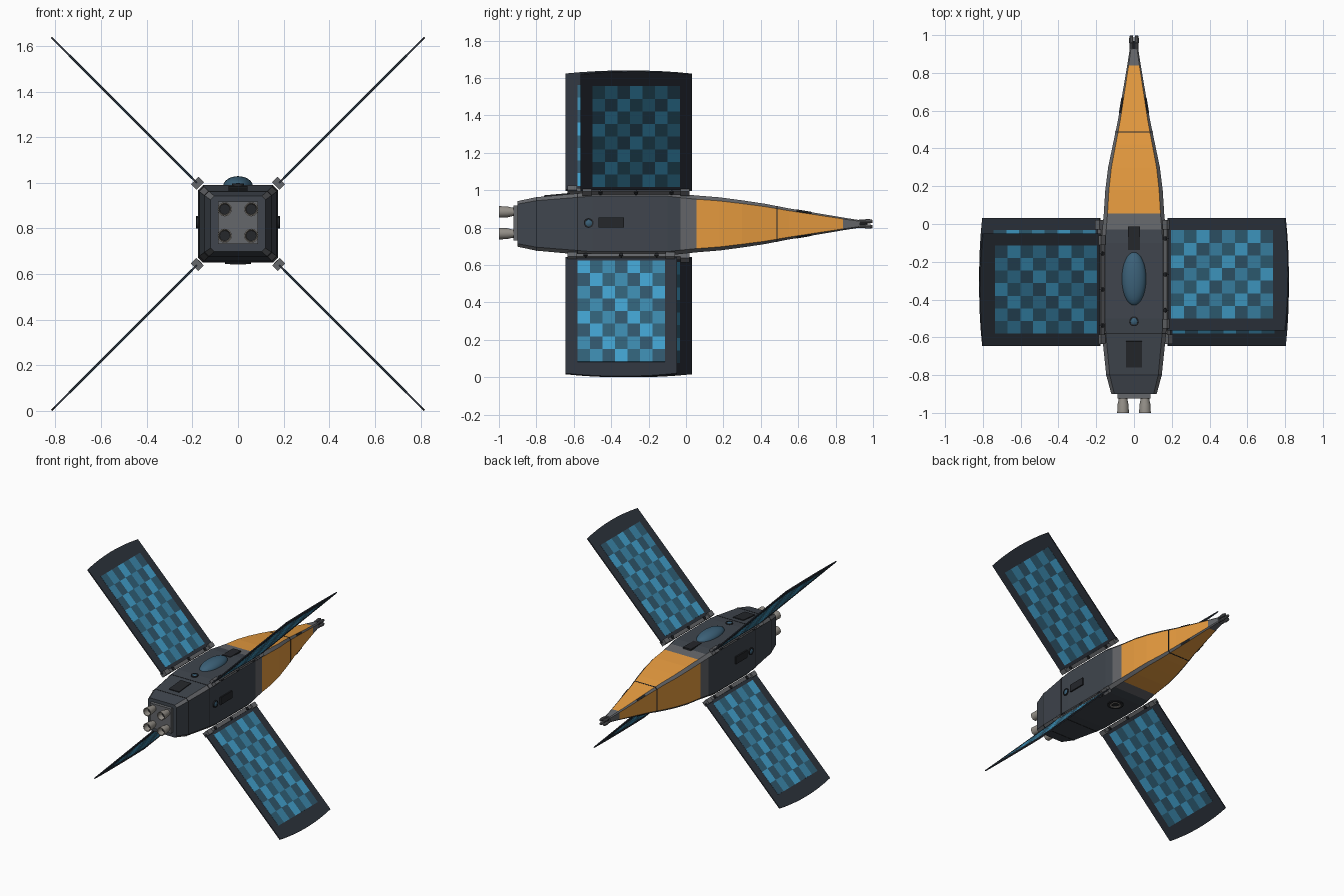
import bpy, bmesh, math
from mathutils import Matrix, Vector

if "Cube" in bpy.data.objects:
    bpy.data.objects.remove(bpy.data.objects["Cube"])

ZC = 0.82
R2 = math.sqrt(2)


def mat(name, *rgb):
    m = bpy.data.materials.new(name)
    m.diffuse_color = (*rgb, 1)
    m.use_nodes = True
    m.node_tree.nodes["Principled BSDF"].inputs["Base Color"].default_value = m.diffuse_color
    return m


HULL = mat("hull_grey", .05, .06, .075)
TRIM = mat("trim_grey", .13, .135, .145)
DARK = mat("dark", .018, .02, .024)
ORANGE = mat("orange", .8, .33, .05)
METAL = mat("metal", .3, .28, .25)
FRAME = mat("panel_frame", .027, .034, .047)
GLASS = mat("glass", .045, .12, .19)
CELLS = [mat("cell_light", .055, .36, .62), mat("cell_mid", .045, .25, .42),
         mat("cell_dark", .03, .12, .19), mat("cell_deep", .03, .095, .15)]


def finish(name, bm, mats, smooth=False, recalc=True):
    if recalc:
        bmesh.ops.recalc_face_normals(bm, faces=bm.faces[:])
    me = bpy.data.meshes.new(name)
    bm.to_mesh(me)
    bm.free()
    for m in mats:
        me.materials.append(m)
    ob = bpy.data.objects.new(name, me)
    bpy.context.collection.objects.link(ob)
    if smooth:
        bpy.context.view_layer.objects.active = ob
        ob.select_set(True)
        bpy.ops.object.shade_smooth_by_angle(angle=math.radians(35))
        ob.select_set(False)
    return ob


def add_box(bm, size, loc, frame=Matrix(), index=0):
    m = frame @ Matrix.Translation(loc) @ Matrix.Diagonal((*size, 1))
    for v in bmesh.ops.create_cube(bm, size=1, matrix=m)["verts"]:
        for f in v.link_faces:
            f.material_index = index


def box(name, size, loc, m, frame=Matrix()):
    bm = bmesh.new()
    add_box(bm, size, loc, frame)
    return finish(name, bm, [m])


def lathe(name, profile, loc, axis, m, seg=20):
    # revolve (radius, height) points about an axis
    bm = bmesh.new()
    rot = Vector((0, 0, 1)).rotation_difference(Vector(axis)).to_matrix().to_4x4()
    M = Matrix.Translation(loc) @ rot
    rings = [[bm.verts.new(M @ Vector((r * math.cos(2 * math.pi * i / seg),
                                       r * math.sin(2 * math.pi * i / seg), t)))
              for i in range(seg)] for r, t in profile]
    for a, b in zip(rings, rings[1:]):
        for i in range(seg):
            j = (i + 1) % seg
            bm.faces.new((a[i], a[j], b[j], b[i]))
    bm.faces.new(rings[0][::-1])
    bm.faces.new(rings[-1])
    return finish(name, bm, [m], True)


# hull stations: y, half width, half height
ST = [(-.90, .12, .122), (-.80, .147, .143), (-.58, .17, .163), (-.5, .175, .17),
      (-.1, .175, .17), (-.03, .168, .161), (.055, .16, .152), (.18, .152, .142),
      (.30, .137, .126), (.42, .112, .108), (.55, .085, .083), (.84, .036, .034),
      (.93, .022, .02)]


def at(y):
    for a, b in zip(ST, ST[1:]):
        if a[0] <= y <= b[0]:
            t = (y - a[0]) / (b[0] - a[0])
            return a[1] + t * (b[1] - a[1]), a[2] + t * (b[2] - a[2])


def loft(name, y0, y1, m, edge, grow=0):
    # chamfered-square section of the hull between y0 and y1
    bm = bmesh.new()
    rings = []
    for y in [y0] + [s[0] for s in ST if y0 + .001 < s[0] < y1 - .001] + [y1]:
        w, h = at(y)
        w, h = w + grow, h + grow
        c = .1 * w + .004
        pts = [(w, -h + c), (w, h - c), (w - c, h), (-w + c, h),
               (-w, h - c), (-w, -h + c), (-w + c, -h), (w - c, -h)]
        rings.append([bm.verts.new((x, y, ZC + z)) for x, z in pts])
    for a, b in zip(rings, rings[1:]):
        for i in range(8):
            f = bm.faces.new((a[i], a[(i + 1) % 8], b[(i + 1) % 8], b[i]))
            f.material_index = i % 2
    bm.faces.new(rings[0])
    bm.faces.new(rings[-1])
    return finish(name, bm, [m, edge])


# fuselage sections and seams
loft("main_hull", -.90, -.03, HULL, TRIM)
loft("collar", -.03, .055, TRIM, TRIM)
loft("nose_cone", .055, .84, ORANGE, TRIM)
loft("nose_cap", .84, .93, TRIM, TRIM)
for i, y in enumerate((-.80, -.58, .487)):
    loft(f"seam_{i}", y - .003, y + .003, DARK, DARK, .0015)

# nose docking tip
lathe("tip_core", [(.012, 0), (.012, .045)], (0, .925, ZC), (0, 1, 0), DARK, 12)
for sx in (-1, 1):
    for sz in (-1, 1):
        lathe("tip_prong", [(.009, 0), (.009, .03), (.012, .034), (.012, .055), (.008, .072)],
              (sx * .014, .926, ZC + sz * .014), (0, 1, 0), TRIM, 10)

# engine block and four hollow nozzles
box("engine_plate", (.175, .03, .185), (0, -.908, ZC + .005), TRIM)
for sx in (-1, 1):
    for sz in (-1, 1):
        p = (sx * .058, -.91, ZC + .006 + sz * .058)
        lathe("nozzle", [(.022, 0), (.023, .02), (.029, .045), (.031, .09),
                         (.026, .09), (.023, .045), (.018, .03)], p, (0, -1, 0), METAL)
        lathe("nozzle_throat", [(.0225, .0), (.0225, .046)], p, (0, -1, 0), DARK)

# top canopy dome
bm = bmesh.new()
bmesh.ops.create_uvsphere(bm, u_segments=32, v_segments=16, radius=1,
                          matrix=Matrix.Translation((0, -.29, ZC + .165))
                          @ Matrix.Diagonal((.065, .142, .044, 1)))
finish("canopy", bm, [GLASS], True)

# top vents and porthole
box("top_vent_front", (.065, .125, .012), (0, -.075, ZC + .168), DARK)
tilt = Matrix.Translation((0, -.69, ZC + .153)) @ Matrix.Rotation(math.atan2(.02, .22), 4, "X")
box("top_vent_rear", (.085, .14, .012), (0, 0, 0), DARK, tilt)
PORT = [(.026, -.01), (.026, .008), (.019, .008), (.019, .004)]
LENS = [(.019, -.01), (.018, .006), (.010, .010), (.003, .011)]
for p, a in (((0, -.515, ZC + .168), (0, 0, 1)),
             ((.174, -.52, ZC + .005), (1, 0, 0)), ((-.174, -.52, ZC + .005), (-1, 0, 0))):
    lathe("porthole_ring", PORT, p, a, DARK)
    lathe("porthole_lens", LENS, p, a, GLASS)
for s in (-1, 1):
    box("side_vent", (.02, .135, .055), (s * .175, -.40, ZC + .007), DARK)

# belly hatch
lathe("hatch_ring", [(.056, -.01), (.056, .006), (.036, .006), (.036, .001)],
      (0, -.2, ZC - .17), (0, 0, -1), DARK, 28)
lathe("hatch_rim", [(.036, -.01), (.036, .009), (.026, .009), (.026, .001)],
      (0, -.2, ZC - .17), (0, 0, -1), METAL, 28)
lathe("hatch_core", [(.026, -.01), (.026, .003)], (0, -.2, ZC - .17), (0, 0, -1), DARK, 28)

# four diagonal solar panels with hinges
for sx in (-1, 1):
    for sz in (-1, 1):
        yc = -.267 if sx * sz > 0 else -.347
        X = Vector((sx, 0, sz)) / R2
        Y = Vector((0, 1, 0))
        F = Matrix((X, Y, X.cross(Y))).transposed().to_4x4()
        F.translation = (0, yc, ZC)
        tag = ("upper" if sz > 0 else "lower") + ("_right" if sx > 0 else "_left")

        # frame with a bowed outer edge
        bm = bmesh.new()
        out = [(.18, .298), (.18, -.298)]
        out += [(.817 - .016 * (t / 4) ** 2, .298 * t / 4) for t in range(-4, 5)]
        face = bm.faces.new([bm.verts.new(F @ Vector((u * R2, v, -.004))) for u, v in out])
        top = bmesh.ops.extrude_face_region(bm, geom=[face])
        bmesh.ops.translate(bm, vec=F.to_3x3() @ Vector((0, 0, .008)),
                            verts=[g for g in top["geom"] if isinstance(g, bmesh.types.BMVert)])
        finish("panel_frame_" + tag, bm, [FRAME])

        # checkered solar cells, 8 by 7, showing on both sides
        bm = bmesh.new()
        du, dv = .54 / 8 * R2, .468 / 7
        for i in range(8):
            for j in range(7):
                k = (i + j) % 2 * 2 + ((i * 3 + j * 5) // 2) % 2
                add_box(bm, (du, dv, .0105), (.2 * R2 + (i + .5) * du, (j - 3) * dv, 0), F, k)
        finish("solar_cells_" + tag, bm, CELLS)

        # hinge rail, end brackets and bolts
        box("hinge_rail_" + tag, (.026, .56, .024), (.247, 0, 0), TRIM, F)
        for s in (-1, 1):
            box("hinge_bracket_" + tag, (.034, .05, .046), (.252, s * .262, 0), TRIM, F)
        for v in (-.19, 0, .19):
            n = F.to_3x3() @ Vector((0, 0, 1))
            lathe("hinge_bolt_" + tag, [(.011, -.02), (.011, .02)],
                  F @ Vector((.25, v, 0)), n, DARK, 12)

        # dark slot on the nose corner edge
        w, h = at(.63)
        E = F.copy()
        E.translation = (sx * (w - .006), .63, ZC + sz * (h - .006))
        E = E @ Matrix.Rotation(-math.atan(.24), 4, "Z").inverted()
        box("nose_slot_" + tag, (.008, .08, .014), (0, 0, 0), DARK, E)
